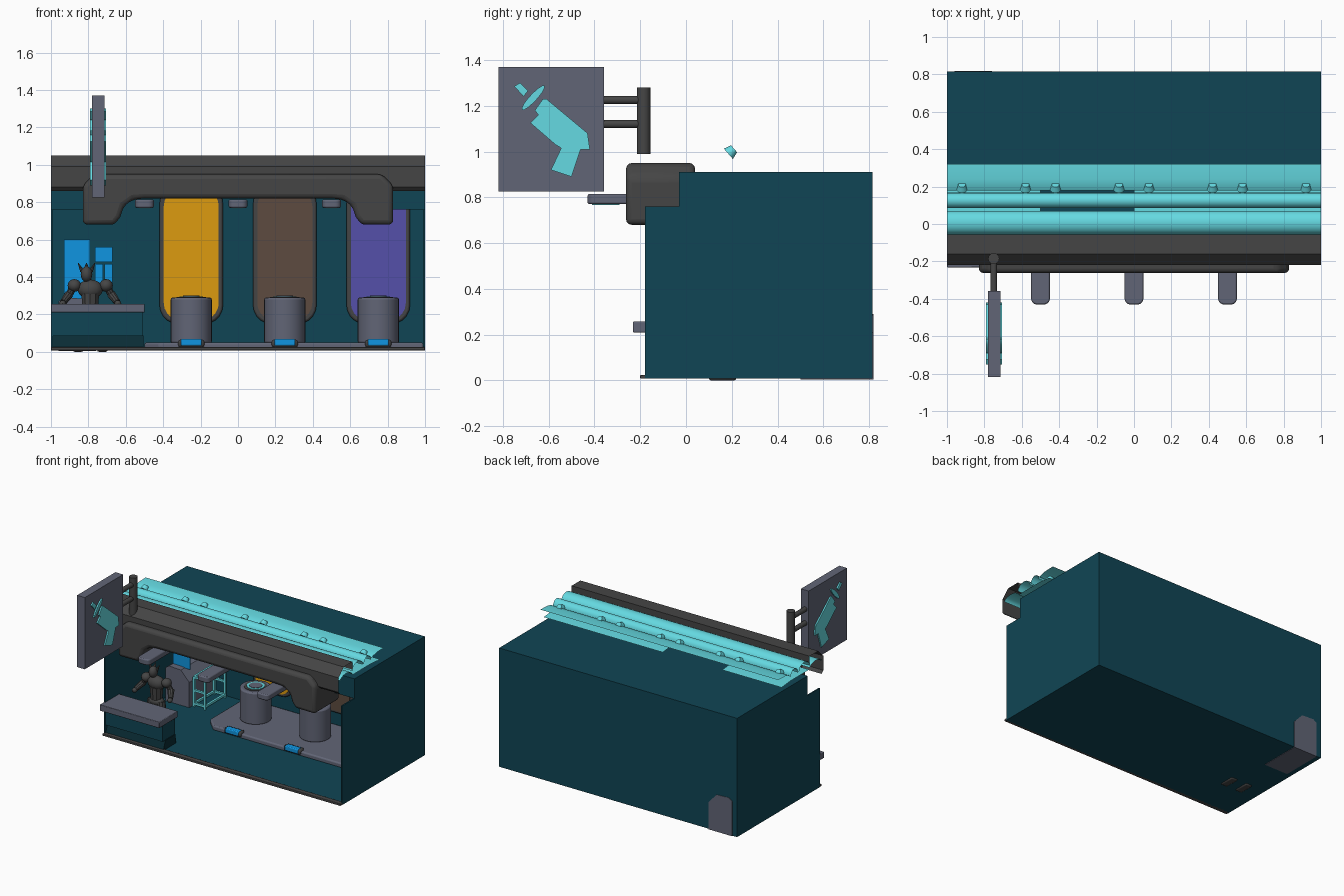
import bpy, bmesh, math
from mathutils import Vector

if "Cube" in bpy.data.objects:
    bpy.data.objects.remove(bpy.data.objects["Cube"])


def mat(name, r, g, b):
    m = bpy.data.materials.new(name)
    m.diffuse_color = (r, g, b, 1)
    m.use_nodes = True
    m.node_tree.nodes["Principled BSDF"].inputs["Base Color"].default_value = m.diffuse_color
    return m


TEAL = mat("teal", .005, .06, .09)
DEEP = mat("deep_teal", .003, .025, .035)
SLATE = mat("slate", .12, .13, .18)
DARK = mat("charcoal", .06, .06, .06)
CYAN = mat("cyan", .13, .70, .76)
BLUE = mat("blue", .005, .30, .75)
ORANGE = mat("orange", .72, .33, .005)
BROWN = mat("brown", .11, .07, .05)
PURPLE = mat("purple", .09, .08, .40)


def finish(bm, name, m, bevel=0, seg=2, smooth=True):
    bmesh.ops.recalc_face_normals(bm, faces=bm.faces[:])
    me = bpy.data.meshes.new(name)
    bm.to_mesh(me)
    bm.free()
    o = bpy.data.objects.new(name, me)
    bpy.context.collection.objects.link(o)
    me.materials.append(m)
    if bevel:
        b = o.modifiers.new("bevel", 'BEVEL')
        b.width, b.segments, b.limit_method = bevel, seg, 'ANGLE'
    if smooth:
        bpy.ops.object.select_all(action='DESELECT')
        o.select_set(True)
        bpy.context.view_layer.objects.active = o
        bpy.ops.object.shade_smooth_by_angle(angle=math.radians(35))
    return o


def prism(name, pts, axis, lo, hi, m, bevel=0, seg=2):
    """Closed outline extruded along an axis: x takes (y,z), y takes (x,z), z takes (x,y)."""
    put = {'x': lambda a, b, t: (t, a, b), 'y': lambda a, b, t: (a, t, b), 'z': lambda a, b, t: (a, b, t)}[axis]
    bm = bmesh.new()
    f = bm.faces.new([bm.verts.new(put(a, b, lo)) for a, b in pts])
    new = bmesh.ops.extrude_face_region(bm, geom=[f])['geom']
    bmesh.ops.translate(bm, vec=put(0, 0, hi - lo), verts=[v for v in new if isinstance(v, bmesh.types.BMVert)])
    return finish(bm, name, m, bevel, seg)


def box(name, x0, x1, y0, y1, z0, z1, m, bevel=0):
    return prism(name, [(x0, y0), (x1, y0), (x1, y1), (x0, y1)], 'z', z0, z1, m, bevel)


def sheet(name, pts, x0, x1, m):
    """Open y-z profile swept in x without end caps."""
    bm = bmesh.new()
    rows = [(bm.verts.new((x0, y, z)), bm.verts.new((x1, y, z))) for y, z in pts]
    for (a, b), (c, d) in zip(rows, rows[1:]):
        bm.faces.new((a, b, d, c))
    return finish(bm, name, m)


def rod(name, p, q, r, m, r2=None, n=16, bevel=0):
    p, q = Vector(p), Vector(q)
    bm = bmesh.new()
    bmesh.ops.create_cone(bm, cap_ends=True, segments=n, radius1=r, radius2=r if r2 is None else r2, depth=(q - p).length)
    bmesh.ops.rotate(bm, matrix=Vector((0, 0, 1)).rotation_difference(q - p).to_matrix(), verts=bm.verts[:])
    bmesh.ops.translate(bm, vec=(p + q) / 2, verts=bm.verts[:])
    return finish(bm, name, m, bevel)


def ball(name, c, s, m):
    bm = bmesh.new()
    bmesh.ops.create_uvsphere(bm, u_segments=12, v_segments=8, radius=1)
    bmesh.ops.scale(bm, vec=s, verts=bm.verts[:])
    bmesh.ops.translate(bm, vec=c, verts=bm.verts[:])
    return finish(bm, name, m)


def rounded(x0, x1, z0, z1, r, n=5):
    pts = []
    for cx, cz, a0 in ((x1 - r, z1 - r, 0), (x0 + r, z1 - r, 90), (x0 + r, z0 + r, 180), (x1 - r, z0 + r, 270)):
        for i in range(n + 1):
            a = math.radians(a0 + 90 * i / n)
            pts.append((cx + r * math.cos(a), cz + r * math.sin(a)))
    return pts


# building shell: stepped side walls, floor, back and roof
step = [(-.18, .01), (.815, .01), (.815, .91), (-.03, .91), (-.03, .76), (-.18, .76)]
prism("left_wall", step, 'x', -1, -.99, TEAL)
prism("right_wall", step, 'x', .99, 1, TEAL)
box("floor", -1, 1, -.18, .815, .008, .018, TEAL)
box("back_wall", -1, 1, .805, .815, .01, .91, TEAL)
box("roof", -1, 1, -.03, .815, .90, .91, TEAL)
box("header", -1, 1, -.03, -.02, .83, .91, TEAL)
for s, side in ((-1, "left"), (1, "right")):
    a, b = sorted((s * .8, s))
    box(side + "_header", a, b, -.03, -.02, .76, .9, TEAL)
box("threshold", -1, 1, -.2, -.16, .008, .025, DARK, .004)

# front arch
half = [(.63, .72), (.66, .68), (.83, .68), (.83, .89), (.77, .95)]
inner = [(.5, .82), (.56, .815), (.61, .78)]
arch = inner + half
arch = arch + [(-x, z) for x, z in reversed(arch)]
o = prism("front_arch", arch, 'y', -.262, .04, DARK, .025, 3)

# roof fascia and wavy roof sheets
sheet("roof_fascia", [(-.2, .86), (-.22, .88), (-.22, .99), (-.16, 1.05), (-.055, 1.05), (-.055, .99)], -1, 1, DARK)


def arc(y0, y1, z, h, n=8):
    return [(y0 + (y1 - y0) * (1 - math.cos(math.pi * i / n)) / 2, z + h * math.sin(math.pi * i / n)) for i in range(n + 1)]


sheet("front_roof_wave", arc(-.055, .07, .98, .05), -1, 1, CYAN)
sheet("under_roof_wave", arc(-.2, -.06, .96, .03), -1, 1, CYAN)
sheet("middle_roof_wave", arc(.085, .168, .98, .045), -1, 1, CYAN)
sheet("rear_roof_sheet", [(.178, .99), (.195, 1.0), (.24, 1.01), (.32, 1.012)], -1, 1, CYAN)
for x0, x1 in ((-1, -.5), (0, 1)):
    sheet("lower_roof_sheet", [(-.05, .95), (.17, .95), (.28, .94)], x0, x1, CYAN)
for c in (-.75, -.25, .25, .75):
    for d in (-.17, .17):
        rod("roof_clip", (c + d, .185, .99), (c + d, .21, 1.012), .03, CYAN, .02, 10)

# lamp arms under the arch
for x in (-.5, 0, .5):
    prism("lamp_arm", rounded(x - .05, x + .05, -.43, -.15, .03), 'z', .77, .815, SLATE, .008)
    box("lamp_lens", x - .03, x + .03, -.41, -.29, .766, .772, CYAN)

# hanging sign with a blaster emblem on both faces
box("sign_board", -.78, -.715, -.818, -.358, .825, 1.37, SLATE)
rod("sign_post", (-.75, -.185, .99), (-.75, -.185, 1.28), .03, DARK)
for z in (1.12, 1.225):
    rod("sign_bracket", (-.75, -.36, z), (-.75, -.185, z), .018, DARK)
grip = [(-.61, 1.23), (-.43, 1.08), (-.42, 1.01), (-.46, 1.01), (-.50, .89), (-.59, .92), (-.545, 1.015),
        (-.57, 1.03), (-.68, 1.125), (-.645, 1.16), (-.66, 1.18), (-.625, 1.23)]
tip = [(-.75, 1.285), (-.725, 1.30), (-.69, 1.265), (-.71, 1.24)]
ca = math.cos(math.radians(47))
sa = math.sin(math.radians(47))
fin = []
for i in range(14):
    u, v = .073 * math.cos(i * math.tau / 14), .016 * math.sin(i * math.tau / 14)
    fin.append((-.667 + u * ca - v * sa, 1.235 + u * sa + v * ca))
for part, pts in (("emblem_body", grip), ("emblem_tip", tip), ("emblem_fin", fin)):
    prism(part, pts, 'x', -.79, -.705, CYAN)

# display platform, pedestals, wall niches and floor lights
prism("platform", [(-.5, .38), (-.42, .30), (.99, .30), (.99, .805), (-.5, .805)], 'z', .012, .05, SLATE, .01)
for x, m in ((-.25, ORANGE), (.25, BROWN), (.75, PURPLE)):
    prism("niche_frame", rounded(x - .17, x + .17, .15, .89, .1), 'y', .775, .806, DARK, .01)
    prism("niche_panel", rounded(x - .147, x + .147, .17, .87, .09), 'y', .77, .78, m)
    rod("pedestal", (x, .57, .045), (x, .57, .29), .11, SLATE, n=32, bevel=.01)
    rod("pedestal_ring", (x, .57, .28), (x, .57, .294), .08, DARK, n=32)
    rod("pedestal_glow", (x, .57, .28), (x, .57, .297), .062, CYAN, n=32)
    rod("pedestal_cap", (x, .57, .28), (x, .57, .3), .045, SLATE, n=32)
    box("light_housing", x - .07, x + .07, .285, .34, .025, .065, DARK, .012)
    box("floor_light", x - .055, x + .055, .278, .325, .033, .069, BLUE, .006)

# service counter
box("counter_top", -1, -.5, -.232, -.01, .21, .257, SLATE, .004)
prism("counter_body", [(-.178, .085), (-.178, .215), (-.03, .215), (-.03, .085)], 'x', -.99, -.51, TEAL)
prism("counter_base", [(-.178, .012), (-.15, .087), (-.03, .087), (-.02, .012)], 'x', -.99, -.505, DEEP)

# rear console with floating screens and a glowing rack
prism("console", [(-.96, .005), (-.76, .005), (-.76, .21), (-.83, .285), (-.93, .29), (-.96, .27)], 'y', .5, .818, SLATE)
box("large_screen", -.93, -.79, .55, .556, .28, .6, BLUE)
box("small_screen", -.765, -.67, .65, .656, .48, .56, BLUE)
for x in (-.765, -.713):
    box("small_screen_pane", x, x + .043, .65, .656, .36, .47, BLUE)
for y in (.54, .78):
    for x in (-.745, -.655):
        box("rack_post", x - .008, x + .008, y - .008, y + .008, .018, .24, CYAN)
    for z in (.04, .14, .24):
        box("rack_crossbar", -.75, -.65, y - .008, y + .008, z - .008, z + .008, CYAN)
for x in (-.745, -.655):
    for z in (.04, .24):
        box("rack_rail", x - .008, x + .008, .54, .78, z - .008, z + .008, CYAN)

# armoured shopkeeper figure
cx, cy = -.79, .15
ball("figure_chest", (cx, cy, .335), (.068, .048, .052), DARK)
rod("figure_waist", (cx, cy, .2), (cx, cy, .31), .04, DARK, .05, 10)
ball("figure_hips", (cx, cy, .2), (.06, .045, .035), DARK)
ball("figure_head", (cx - .02, cy - .01, .415), (.031, .036, .042), DARK)
rod("figure_crest", (cx - .02, cy, .44), (cx - .02, cy + .02, .475), .016, DARK, .002, 8)
for s in (-1, 1):
    ball("figure_shoulder", (cx + s * .085, cy, .355), (.036, .038, .034), DARK)
    rod("figure_upper_arm", (cx + s * .09, cy, .35), (cx + s * .115, cy + .01, .3), .022, DARK, .019, 10)
    rod("figure_forearm", (cx + s * .115, cy + .01, .305), (cx + s * .145, cy - .04, .265), .024, DARK, .018, 10)
    ball("figure_hand", (cx + s * .148, cy - .05, .258), (.018, .022, .018), DARK)
    rod("figure_horn", (cx - .02 + s * .022, cy, .43), (cx - .02 + s * .045, cy, .475), .012, DARK, .002, 8)
    rod("figure_thigh", (cx + s * .035, cy, .2), (cx + s * .055, cy - .01, .11), .034, DARK, .028, 10)
    rod("figure_shin", (cx + s * .055, cy - .01, .12), (cx + s * .065, cy + .015, .02), .024, DARK, .034, 10)
    box("figure_foot", cx + s * .065 - .028, cx + s * .065 + .028, cy - .05, cy + .07, 0, .03, DARK, .01)
